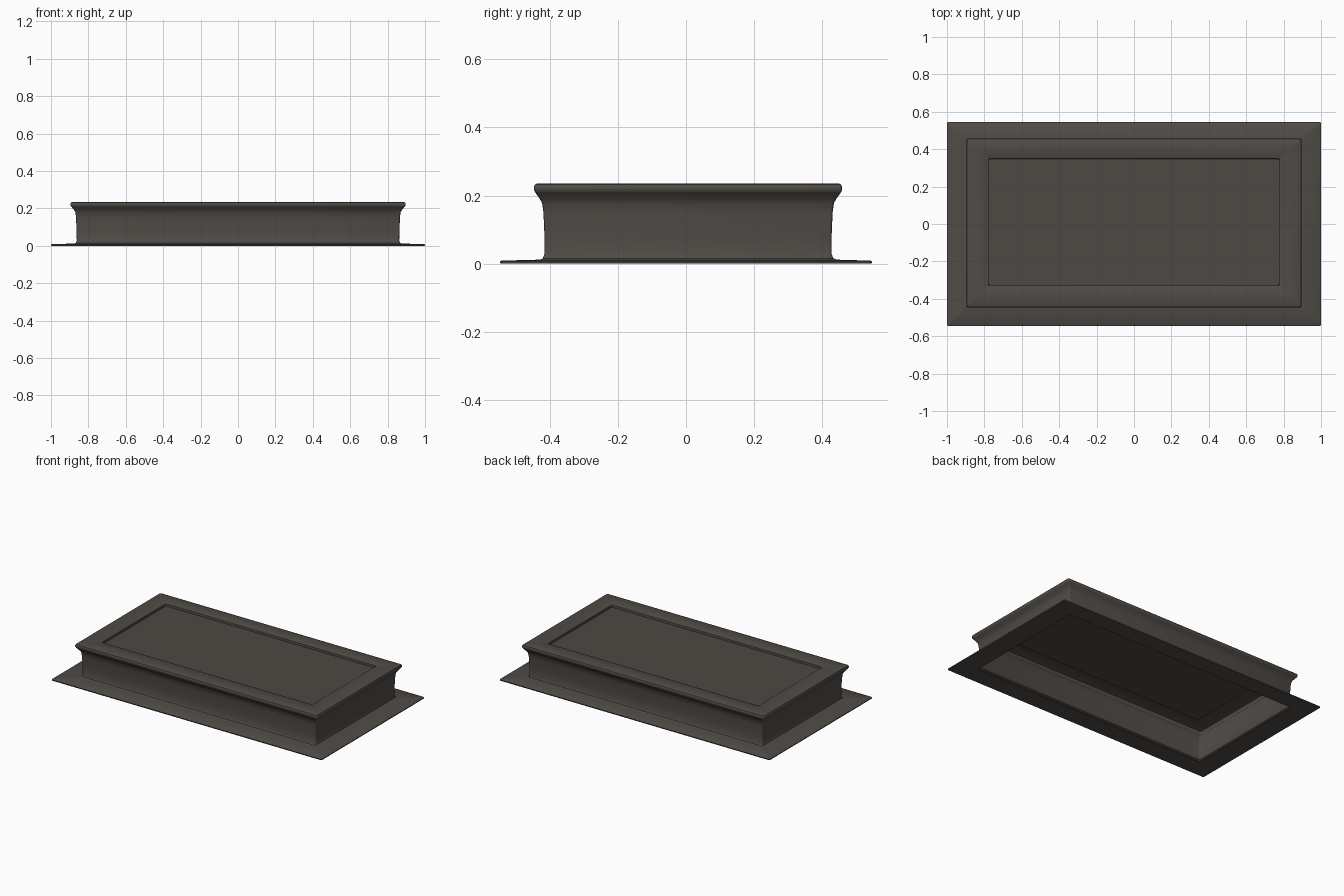
import bpy, bmesh, math

if "Cube" in bpy.data.objects:
    bpy.data.objects.remove(bpy.data.objects["Cube"])


def material(name, rgb):
    m = bpy.data.materials.new(name)
    m.diffuse_color = (*rgb, 1.0)
    m.use_nodes = True
    m.node_tree.nodes["Principled BSDF"].inputs["Base Color"].default_value = m.diffuse_color
    return m


stone = material("warm dark grey", (0.080, 0.071, 0.062))
slab = material("dark grey", (0.074, 0.067, 0.056))


def ring(bm, hx, hy, z, cy=0.0, r=0.008, seg=3):
    """Rounded rectangle of verts, counter-clockwise from above."""
    verts = []
    for k, (sx, sy) in enumerate([(1, 1), (-1, 1), (-1, -1), (1, -1)]):
        for i in range(seg + 1):
            a = math.radians(90 * (k + i / seg))
            verts.append(bm.verts.new((sx * (hx - r) + r * math.cos(a),
                                       cy + sy * (hy - r) + r * math.sin(a), z)))
    return verts


def loft(name, sections, mat, cap=False):
    """Join rounded rectangles (half x, half y, z, y centre) into one shell."""
    bm = bmesh.new()
    rings = [ring(bm, *s) for s in sections]
    n = len(rings[0])
    for a, b in zip(rings, rings[1:]):
        for i in range(n):
            j = (i + 1) % n
            bm.faces.new((a[i], a[j], b[j], b[i]))
    if cap:
        bm.faces.new(rings[-1])
    me = bpy.data.meshes.new(name)
    bm.to_mesh(me)
    bm.free()
    me.materials.append(mat)
    me.shade_smooth()
    me.set_sharp_from_angle(angle=math.radians(35))
    ob = bpy.data.objects.new(name, me)
    bpy.context.collection.objects.link(ob)
    return ob


CY = 0.006  # the raised part sits slightly towards the back

# thin flange, open in the middle
loft("base_flange", [
    (0.865, 0.426, 0.0, CY), (0.998, 0.543, 0.0), (1.0, 0.545, 0.003),
    (1.0, 0.545, 0.007), (0.997, 0.542, 0.009), (0.874, 0.434, 0.012, CY)], stone)

# upright walls with a small fillet at the foot and a flare at the top
loft("side_walls", [
    (0.874, 0.434, 0.012, CY), (0.866, 0.426, 0.016, CY),
    (0.862, 0.421, 0.028, CY), (0.863, 0.421, 0.08, CY),
    (0.866, 0.424, 0.15, CY), (0.869, 0.428, 0.178, CY),
    (0.877, 0.436, 0.192, CY), (0.892, 0.449, 0.210, CY)], stone)

# flat rim with rounded lip, stepping down to the recess
loft("top_rim", [
    (0.892, 0.449, 0.210, CY), (0.896, 0.452, 0.217, CY),
    (0.896, 0.452, 0.226, CY), (0.893, 0.449, 0.232, CY),
    (0.887, 0.443, 0.235, CY), (0.782, 0.343, 0.235, 0.01),
    (0.778, 0.339, 0.232, 0.01), (0.777, 0.338, 0.217, 0.01)], stone)

# sunken top panel
loft("recessed_panel", [
    (0.777, 0.338, 0.217, 0.01), (0.76, 0.321, 0.217, 0.01)], slab, cap=True)
